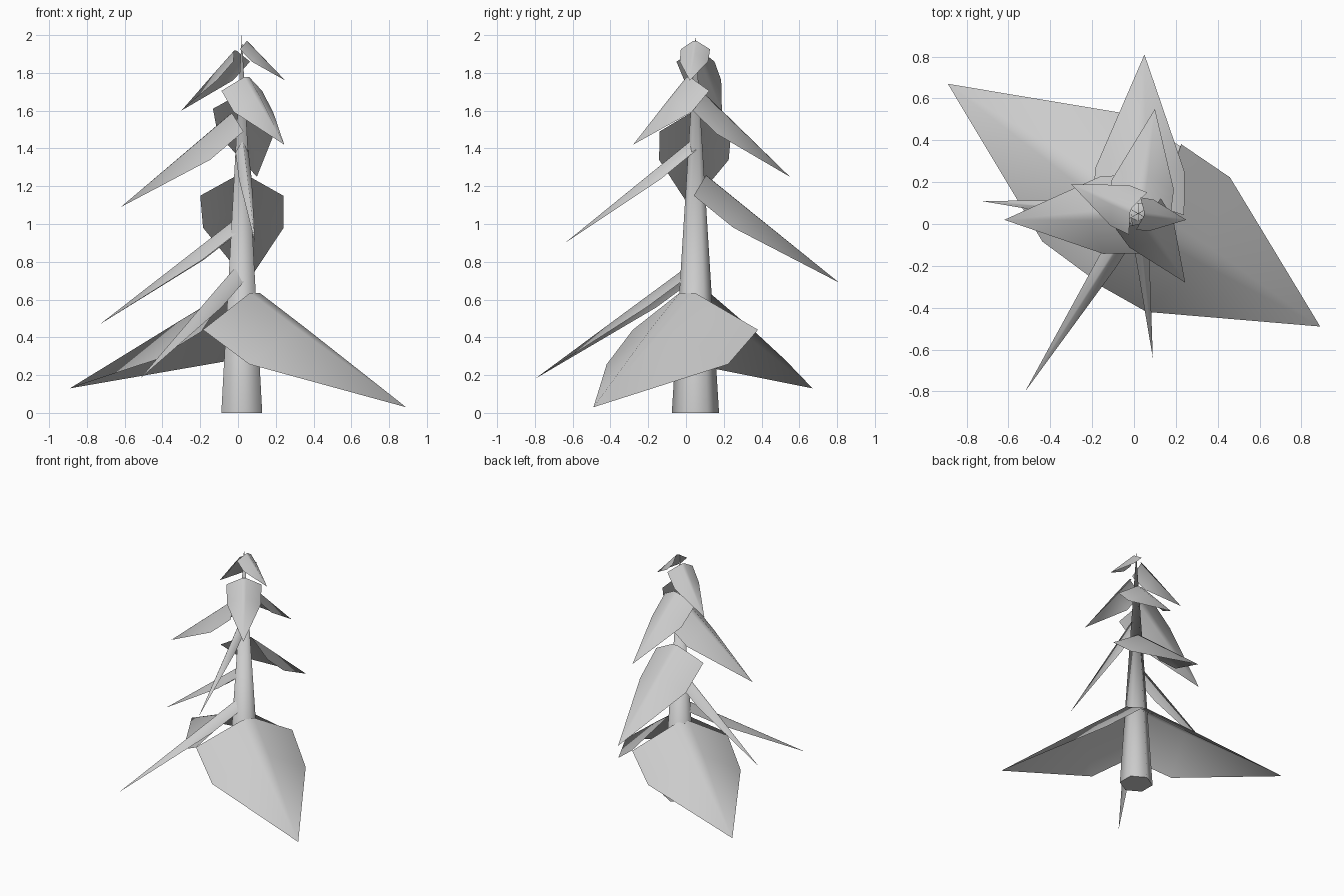
import bpy, math
from mathutils import Vector

if "Cube" in bpy.data.objects:
    bpy.data.objects.remove(bpy.data.objects["Cube"])

AXIS = Vector((0.02, 0.05, 0))   # trunk centre line


def mesh_object(name, verts, faces):
    me = bpy.data.meshes.new(name)
    me.from_pydata(verts, [], faces)
    me.update()
    ob = bpy.data.objects.new(name, me)
    bpy.context.collection.objects.link(ob)
    for p in me.polygons:
        p.use_smooth = True
    return ob


# Trunk: six-sided spike
bpy.ops.mesh.primitive_cone_add(vertices=6, radius1=0.125, radius2=0, depth=2.0,
                                location=AXIS + Vector((0, 0, 1)))
trunk = bpy.context.object
trunk.name = "trunk"
bpy.ops.object.shade_smooth_by_angle(angle=math.radians(65))


def bough(name, tip, top_z, edge_z, half_width):
    """Drooping arched sheet: two equal cross-sections, then a point."""
    tip = Vector(tip)
    flat = Vector((tip.x, tip.y, 0)) - AXIS
    length = flat.length
    out = flat.normalized()
    side = Vector((-out.y, out.x, 0))
    slope = (top_z - tip.z) / length
    rise = top_z - edge_z
    lean = 0.7 * slope * rise
    slope = (top_z - tip.z) / (length - lean)
    verts = []
    for along, scale in ((0, 1.0), (0.275 * length, 0.97)):
        drop = -slope * along
        for s, ridge in ((-1, 0), (-0.12, 0.98), (0.12, 0.98), (1, 0)):
            verts.append(AXIS + out * (along + lean * ridge)
                         + side * (s * half_width * scale)
                         + Vector((0, 0, edge_z + rise * ridge + drop)))
    verts.append(tip)
    faces = [(i, i + 4, i + 5, i + 1) for i in range(3)]
    faces += [(i + 4, 8, i + 5) for i in range(3)]
    return mesh_object(name, verts, faces)


# Boughs from bottom to top: tip, top height, edge height, half width
boughs = [
    ((0.89, -0.49, 0.03), 0.64, 0.44, 0.39),
    ((-0.89, 0.67, 0.13), 0.64, 0.43, 0.38),
    ((-0.52, -0.80, 0.18), 0.79, 0.73, 0.05),
    ((-0.73, 0.11, 0.47), 1.03, 0.97, 0.05),
    ((0.05, 0.81, 0.69), 1.26, 1.15, 0.22),
    ((0.09, -0.64, 0.90), 1.44, 1.39, 0.035),
    ((-0.62, 0.02, 1.09), 1.59, 1.49, 0.19),
    ((0.10, 0.55, 1.25), 1.69, 1.61, 0.155),
    ((0.245, -0.28, 1.42), 1.78, 1.705, 0.13),
    ((-0.30, 0.19, 1.60), 1.92, 1.86, 0.11),
    ((0.25, 0.02, 1.76), 1.97, 1.925, 0.078),
]
for n, spec in enumerate(boughs, 1):
    bough(f"bough_{n:02d}", *spec)
